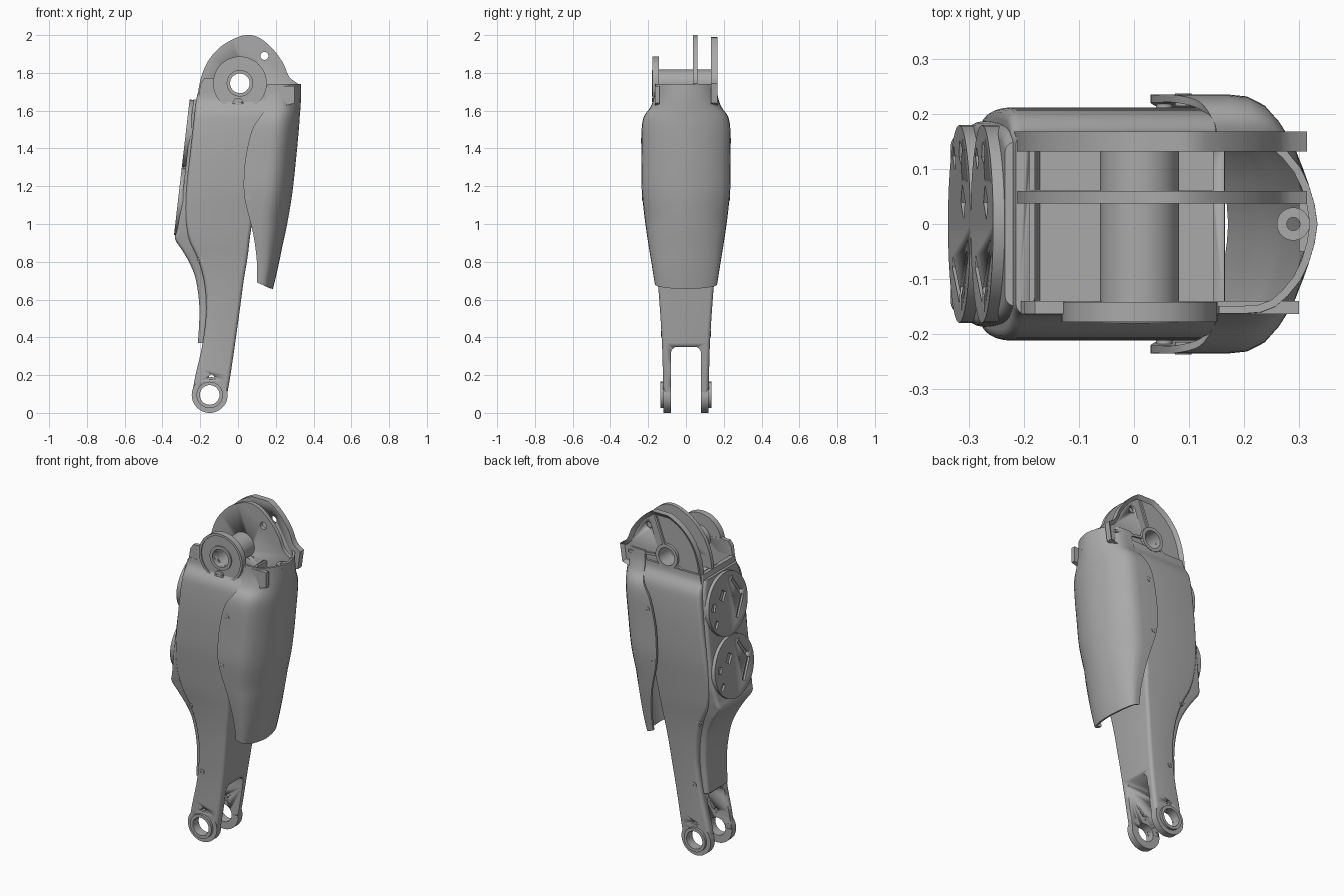
import bpy, bmesh, math
from mathutils import Vector, Matrix

if "Cube" in bpy.data.objects:
    bpy.data.objects.remove(bpy.data.objects["Cube"], do_unlink=True)

grey = bpy.data.materials.new("machined_grey")
grey.use_nodes = True
grey.diffuse_color = (0.4, 0.4, 0.4, 1)
grey.node_tree.nodes["Principled BSDF"].inputs["Base Color"].default_value = (0.4, 0.4, 0.4, 1)


def finish(name, bm, angle=32):
    bmesh.ops.recalc_face_normals(bm, faces=bm.faces)
    me = bpy.data.meshes.new(name)
    bm.to_mesh(me)
    bm.free()
    ob = bpy.data.objects.new(name, me)
    bpy.context.collection.objects.link(ob)
    me.materials.append(grey)
    select(ob)
    bpy.ops.object.shade_smooth_by_angle(angle=math.radians(angle))
    return ob


def select(ob):
    bpy.ops.object.select_all(action='DESELECT')
    ob.select_set(True)
    bpy.context.view_layer.objects.active = ob


def cut(ob, *cutters):
    """Subtract each cutter from the object."""
    for c in cutters:
        m = ob.modifiers.new("cut", 'BOOLEAN')
        m.operation, m.solver, m.object = 'DIFFERENCE', 'EXACT', c
        select(ob)
        bpy.ops.object.modifier_apply(modifier=m.name)


def spline(rows, steps=4):
    """Smooth curve through rows of values."""
    out = []
    for i in range(len(rows) - 1):
        p = [Vector(rows[min(max(i + k, 0), len(rows) - 1)]) for k in (-1, 0, 1, 2)]
        for s in range(steps):
            t = s / steps
            out.append(0.5 * (2 * p[1] + (p[2] - p[0]) * t + (2 * p[0] - 5 * p[1] + 4 * p[2] - p[3]) * t * t
                              + (3 * p[1] - p[0] - 3 * p[2] + p[3]) * t ** 3))
    return out + [Vector(rows[-1])]


def loft(name, rows, radius):
    """Rounded-rectangle sections; each row is z, x back, x front, half width."""
    bm = bmesh.new()
    rings = []
    for z, xb, xf, hw in spline(rows):
        ring = []
        for q in range(4):
            cx = xf - radius if q in (0, 3) else xb + radius
            cy = hw - radius if q < 2 else radius - hw
            for k in range(6):
                a = math.pi / 2 * (q + k / 5)
                ring.append(bm.verts.new((cx + radius * math.cos(a), cy + radius * math.sin(a), z)))
        rings.append(ring)
    for a, b in zip(rings, rings[1:]):
        for i in range(len(a)):
            j = (i + 1) % len(a)
            bm.faces.new((a[i], a[j], b[j], b[i]))
    bm.faces.new(rings[0])
    bm.faces.new(rings[-1])
    return finish(name, bm)


def tube(name, a, b, r, hole=0):
    """Round bar from a to b, bored if hole is set."""
    a, b = Vector(a), Vector(b)
    mat = Matrix.Translation(a) @ (b - a).to_track_quat('Z', 'Y').to_matrix().to_4x4()
    length, n = (b - a).length, 48
    bm = bmesh.new()
    prof = [(hole, 0), (r, 0), (r, length), (hole, length)] if hole else [(r, 0), (r, length)]
    rings = [[bm.verts.new(mat @ Vector((q * math.cos(math.tau * i / n), q * math.sin(math.tau * i / n), h)))
              for i in range(n)] for q, h in prof]
    for u, v in zip(rings, rings[1:] + rings[:1] if hole else rings[1:]):
        for i in range(n):
            bm.faces.new((u[i], u[(i + 1) % n], v[(i + 1) % n], v[i]))
    if not hole:
        bm.faces.new(rings[0])
        bm.faces.new(rings[1])
    return finish(name, bm)


def plate(name, outline, y0, y1, inset=0, depth=0):
    """Side-profile plate, with an optional pocket in its y1 face."""
    bm = bmesh.new()
    lo = [bm.verts.new((x, y0, z)) for x, z in outline]
    hi = [bm.verts.new((x, y1, z)) for x, z in outline]
    bm.faces.new(lo)
    top = bm.faces.new(hi)
    for i in range(len(lo)):
        j = (i + 1) % len(lo)
        bm.faces.new((lo[i], lo[j], hi[j], hi[i]))
    bmesh.ops.recalc_face_normals(bm, faces=bm.faces)
    if inset:
        bmesh.ops.inset_region(bm, faces=[top], thickness=inset, depth=0)
        bmesh.ops.translate(bm, verts=top.verts, vec=(0, -depth, 0))
    return finish(name, bm)


def box(name, lo, hi, mat=None, bevel=0):
    bm = bmesh.new()
    bmesh.ops.create_cube(bm, size=1)
    for v in bm.verts:
        v.co = [(p + q) / 2 + c * (q - p) for p, q, c in zip(lo, hi, v.co)]
    if bevel:
        edges = [e for e in bm.edges if abs((e.verts[0].co - e.verts[1].co).normalized().x) > 0.9]
        bmesh.ops.bevel(bm, geom=edges, offset=bevel, segments=5, affect='EDGES', profile=0.5)
    if mat:
        bm.transform(mat)
    return finish(name, bm)


HX, HZ = 0.01, 1.745     # upper pivot
LX, LZ = -0.15, 0.095    # lower pivot

# Cutters
upper_bore = tube("upper_bore", (HX, -1, HZ), (HX, 1, HZ), 0.052)
lower_bore = tube("lower_bore", (LX, -1, LZ), (LX, 1, LZ), 0.052)
stop_hole = tube("stop_hole", (0.14, -1, 1.89), (0.14, 1, 1.89), 0.021)
pin_hole = tube("pin_hole", (-0.14, -1, 0.19), (-0.14, 1, 0.19), 0.013)
fork_gap = box("fork_gap", (-1, -0.08, -0.3), (1, 0.08, 0.35), bevel=0.035)
front_well = box("front_well", (-0.19, -0.14, 1.5), (0.145, 0.037, 2))
back_well = box("back_well", (-0.19, 0.062, 1.5), (0.145, 0.135, 2))
cutters = [upper_bore, lower_bore, stop_hole, pin_hole, fork_gap, front_well, back_well]

# Main leg body, waisted towards the fork
body = loft("leg_body", [
    (0.1, -0.243, -0.057, 0.12), (0.2, -0.225, -0.04, 0.122), (0.37, -0.187, -0.015, 0.127),
    (0.55, -0.168, 0.01, 0.138), (0.7, -0.18, 0.03, 0.15), (0.82, -0.215, 0.05, 0.163),
    (0.92, -0.26, 0.062, 0.176), (1.05, -0.28, 0.08, 0.19), (1.2, -0.272, 0.1, 0.205),
    (1.4, -0.25, 0.13, 0.212), (1.54, -0.235, 0.155, 0.208), (1.6, -0.228, 0.16, 0.198),
    (1.65, -0.222, 0.165, 0.17), (1.69, -0.215, 0.165, 0.165)], 0.02)
cut(body, fork_gap, lower_bore, pin_hole, front_well, back_well, upper_bore)

# Fork ends
for s, side in ((-1, "front"), (1, "back")):
    end = tube(side + "_fork_end", (LX, s * 0.08, LZ), (LX, s * 0.12, LZ), 0.095, 0.052)
    tube(side + "_fork_bushing", (LX, s * 0.11, LZ), (LX, s * 0.135, LZ), 0.07, 0.052)

# Upper lugs
arc = spline([(-0.218, 1.64), (-0.2, 1.76), (-0.16, 1.86), (-0.09, 1.94), (0, 1.99), (0.07, 2.0),
              (0.13, 1.975), (0.19, 1.92), (0.24, 1.85), (0.27, 1.78), (0.315, 1.745)], 3)
arc += [Vector((0.3, 1.64)), Vector((0.16, 1.6)), Vector((-0.21, 1.6))]
middle_lug = plate("middle_lug", arc, 0.037, 0.06)
back_lug = plate("back_lug", [(x, min(z, 1.99)) for x, z in arc], 0.132, 0.168, 0.022, 0.016)
for lug in (middle_lug, back_lug):
    cut(lug, upper_bore, stop_hole)
front_lug = plate("front_lug", [(-0.215, 1.6), (-0.2, 1.74), (-0.18, 1.77), (-0.12, 1.775), (0.15, 1.73),
                                (0.3, 1.73), (0.3, 1.64), (0.16, 1.6)], -0.164, -0.14)
cut(front_lug, upper_bore)

# Back lug hub and spokes
tube("back_hub", (HX, 0.14, HZ), (HX, 0.168, HZ), 0.072, 0.052)
for i, (ang, length) in enumerate(((70, 0.23), (-8, 0.26), (215, 0.2))):
    turn = Matrix.Translation((HX, 0, HZ)) @ Matrix.Rotation(math.radians(-ang), 4, 'Y')
    box(f"back_spoke_{i + 1}", (0.06, 0.145, -0.007), (length, 0.162, 0.007), turn)

# Pivot drum and front flange
tube("pivot_drum", (HX, -0.145, HZ), (HX, 0.14, HZ), 0.072, 0.052)
tube("pivot_flange", (HX, -0.172, HZ), (HX, -0.142, HZ), 0.142, 0.052)
tube("flange_rim", (HX, -0.178, HZ), (HX, -0.17, HZ), 0.142, 0.128)
tube("flange_collar", (HX, -0.18, HZ), (HX, -0.17, HZ), 0.07, 0.052)
lock = tube("lock_screw", (0, -0.181, 1.64), (0, -0.17, 1.64), 0.028)
slot = box("lock_slot", (-0.03, -0.2, 1.635), (0.03, -0.176, 1.645))
cut(lock, slot)
cutters.append(slot)

# Knee-side cover: an open shell; rows are z, x edge, x outer, half width
bm = bmesh.new()
rings = []
corner = ((0.15, 1), (0.115, 0.985), (0.085, 0.92), (0.06, 0.8), (0.035, 0.63), (0.018, 0.44), (0.006, 0.22))
for z, xe, xo, hw in spline([
        (0.69, 0.1, 0.185, 0.165), (0.8, 0.1, 0.214, 0.183), (0.95, 0.08, 0.25, 0.208), (1.1, 0.042, 0.278, 0.227),
        (1.2, 0.03, 0.292, 0.235), (1.35, 0.04, 0.308, 0.235), (1.5, 0.075, 0.322, 0.235), (1.57, 0.12, 0.327, 0.222),
        (1.62, 0.145, 0.331, 0.187), (1.68, 0.15, 0.334, 0.168), (1.74, 0.155, 0.334, 0.163)]):
    s = min(1, (xo - xe) / 0.2)
    half = [(xe, hw)] + [(xo - d * s, f * hw) for d, f in corner]
    drop = 0.4 * max(0, 1 - (z - 0.69) / 0.2)
    section = half + [(xo, 0)] + [(x, -y) for x, y in reversed(half)]
    rings.append([bm.verts.new((x, y, z - drop * (x - xe))) for x, y in section])
for a, b in zip(rings, rings[1:]):
    for i in range(len(a) - 1):
        bm.faces.new((a[i], a[i + 1], b[i + 1], b[i]))
cover = finish("knee_cover", bm)
shell = cover.modifiers.new("shell", 'SOLIDIFY')
shell.thickness, shell.offset = 0.014, -1
select(cover)
if cover.data.polygons[0].normal.y * cover.data.polygons[0].center.y < 0:
    cover.data.flip_normals()
bpy.ops.object.modifier_apply(modifier="shell")
bpy.ops.object.shade_smooth_by_angle(angle=math.radians(32))
tube("cover_screw_tab", (0.29, 0, 1.66), (0.29, 0, 1.72), 0.03, 0.012)
box("cover_tab_bridge", (0.3, -0.05, 1.66), (0.325, 0.05, 1.715))

# Rear housing carrying the two round caps
loft("rear_housing", [
    (0.37, -0.212, -0.13, 0.1), (0.55, -0.204, -0.1, 0.108), (0.7, -0.222, -0.1, 0.12), (0.79, -0.255, -0.1, 0.135),
    (0.86, -0.295, -0.1, 0.15), (0.92, -0.333, -0.1, 0.16), (0.97, -0.323, -0.1, 0.17), (1.1, -0.3, -0.1, 0.186),
    (1.35, -0.272, -0.15, 0.186), (1.58, -0.245, -0.18, 0.175), (1.66, -0.235, -0.18, 0.15)], 0.02)
tilt = math.atan(0.115)
for label, z in (("lower", 1.12), ("upper", 1.48)):
    face = Matrix.Translation((-0.255 - (1.67 - z) * 0.115, 0, z)) @ Matrix.Rotation(tilt, 4, 'Y')
    cap = tube(label + "_cap", face @ Vector((0.035, 0, 0)), face @ Vector((0, 0, 0)), 0.18)
    for y, h, w, l, ang in ((0.04, 0.06, 0.02, 0.027, 35), (0.13, 0.02, 0.016, 0.02, 20), (0.12, -0.08, 0.012, 0.02, 40),
                            (-0.09, 0.075, 0.012, 0.06, -35), (-0.1, -0.05, 0.012, 0.065, 30)):
        turn = face @ Matrix.Translation((0, y, h)) @ Matrix.Rotation(math.radians(ang), 4, 'X')
        window = box("cap_window", (-0.02, -w, -l), (0.012, w, l), turn)
        cut(cap, window)
        cutters.append(window)

# Side screws, mirrored front and back
for i, (x, z, y) in enumerate(((0.09, 1.44, 0.235), (0.055, 1.14, 0.23), (-0.2, 0.81, 0.162), (-0.145, 0.42, 0.13))):
    for s, side in ((-1, "front"), (1, "back")):
        tube(f"{side}_screw_{i + 1}", (x, s * (y - 0.02), z), (x, s * (y + 0.003), z), 0.015, 0.007)

for c in cutters:
    bpy.data.objects.remove(c, do_unlink=True)
